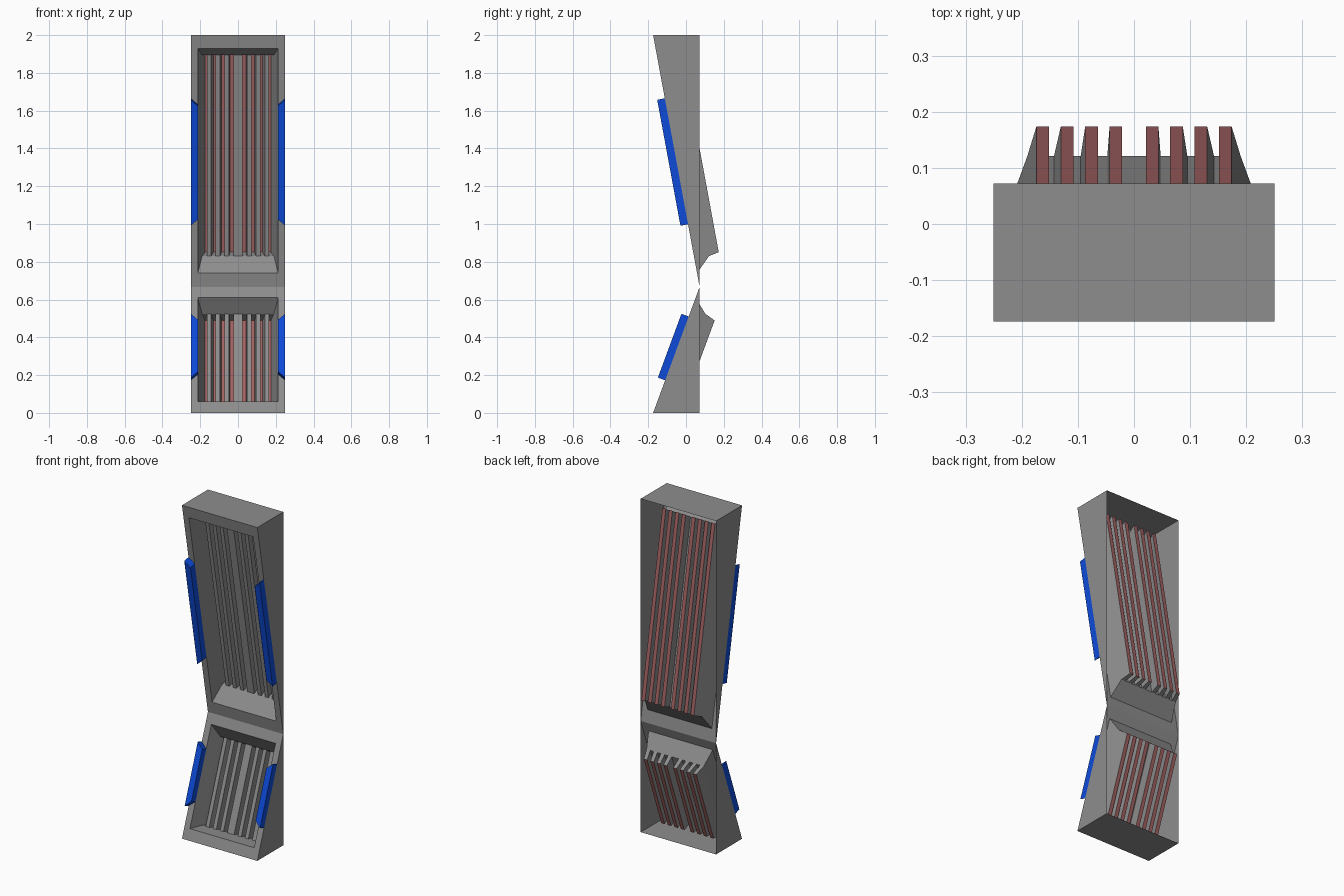
import bpy, bmesh
from mathutils import Vector

if "Cube" in bpy.data.objects:
    bpy.data.objects.remove(bpy.data.objects["Cube"])

HALF_W = 0.25
BACK_Y, FRONT_Y, WAIST_Z = 0.072, -0.174, 0.667


def material(name, rgb):
    m = bpy.data.materials.new(name)
    m.diffuse_color = (*rgb, 1)
    m.use_nodes = True
    m.node_tree.nodes["Principled BSDF"].inputs["Base Color"].default_value = m.diffuse_color
    return m


GREY = material("dark_grey", (0.27, 0.27, 0.27))
RED = material("dull_red", (0.365, 0.12, 0.12))
BLUE = material("blue", (0.004, 0.07, 0.70))

# eight slots across the tray, as (left, right) at their deepest face
RIGHT_SLOTS = [(0.021 + i * 0.0435, 0.0435 + i * 0.0435) for i in range(4)]
SLOTS = [(-b, -a) for a, b in reversed(RIGHT_SLOTS)] + RIGHT_SLOTS


class Part:
    """Collects faces given in panel coordinates: x, s along slope, d depth."""

    def __init__(self, place):
        self.bm, self.place = bmesh.new(), place

    def face(self, *pts):
        self.bm.faces.new([self.bm.verts.new(self.place(*p)) for p in pts])

    def ring(self, a, b):
        # walls joining two matching outlines
        for i in range(len(a)):
            j = (i + 1) % len(a)
            self.face(a[i], a[j], b[j], b[i])

    def finish(self, name, mat):
        bmesh.ops.remove_doubles(self.bm, verts=self.bm.verts, dist=1e-5)
        bmesh.ops.recalc_face_normals(self.bm, faces=self.bm.faces)
        me = bpy.data.meshes.new(name)
        self.bm.to_mesh(me)
        self.bm.free()
        me.materials.append(mat)
        ob = bpy.data.objects.new(name, me)
        bpy.context.collection.objects.link(ob)


def rect(x0, x1, s0, s1, d):
    return [(x0, s0, d), (x1, s0, d), (x1, s1, d), (x0, s1, d)]


def build_wedge(name, end_z, opening, floor, slot, bar):
    along = Vector((0, FRONT_Y - BACK_Y, end_z - WAIST_Z))
    length = along.length
    along.normalize()
    inward = Vector((0, abs(along.z), -along.y * (1 if end_z > WAIST_Z else -1)))
    origin = Vector((0, BACK_Y, WAIST_Z))

    def place(x, s, d):
        return origin + along * s + inward * d + Vector((x, 0, 0))

    # open-backed wedge shell: front frame, side triangles, end cap
    shell = Part(place)
    w, ow, fw = HALF_W, 0.213, 0.190
    mouth = rect(-ow, ow, *opening, 0)
    shell.ring(rect(-w, w, 0, length, 0), mouth)
    es, ed = along.z * (end_z - WAIST_Z), inward.z * (end_z - WAIST_Z)
    for x in (-w, w):
        shell.face((x, 0, 0), (x, length, 0), (x, es, ed))
    shell.face((-w, length, 0), (w, length, 0), (w, es, ed), (-w, es, ed))

    # recessed tray walls and ribbed floor
    fd, sd = 0.078, slot[2]
    shell.ring(mouth, rect(-fw, fw, *floor, fd))
    k = fw / SLOTS[-1][1]
    for (_, a), (b, _) in zip(SLOTS, SLOTS[1:]):
        shell.face(*rect(a * k, b * k, *floor, fd))

    # slot walls, closed by red strips
    strips = Part(place)
    for a, b in SLOTS:
        deep = rect(a, b, slot[0], slot[1], sd)
        shell.ring(rect(a * k, b * k, *floor, fd), deep)
        strips.face(*deep)
    shell.finish(name + "_shell", GREY)
    strips.finish(name + "_strips", RED)

    # mitred bars raised from both edges of the frame
    bars = Part(place)
    s0, s1 = bar
    for sx in (-1, 1):
        base = [(sx * w, s0, 0), (sx * ow, s0 + 0.033, 0),
                (sx * ow, s1 - 0.033, 0), (sx * w, s1, 0)]
        top = [(x, s, -0.041) for x, s, _ in base]
        bars.face(*base)
        bars.face(*top)
        bars.ring(base, top)
    bars.finish(name + "_side_bars", BLUE)


build_wedge("upper", 2.0, (0.074, 1.284), (0.151, 1.234), (0.162, 1.258, 0.133), (0.337, 1.015))
build_wedge("lower", 0.0, (0.061, 0.646), (0.123, 0.622), (0.139, 0.616, 0.136), (0.167, 0.527))
